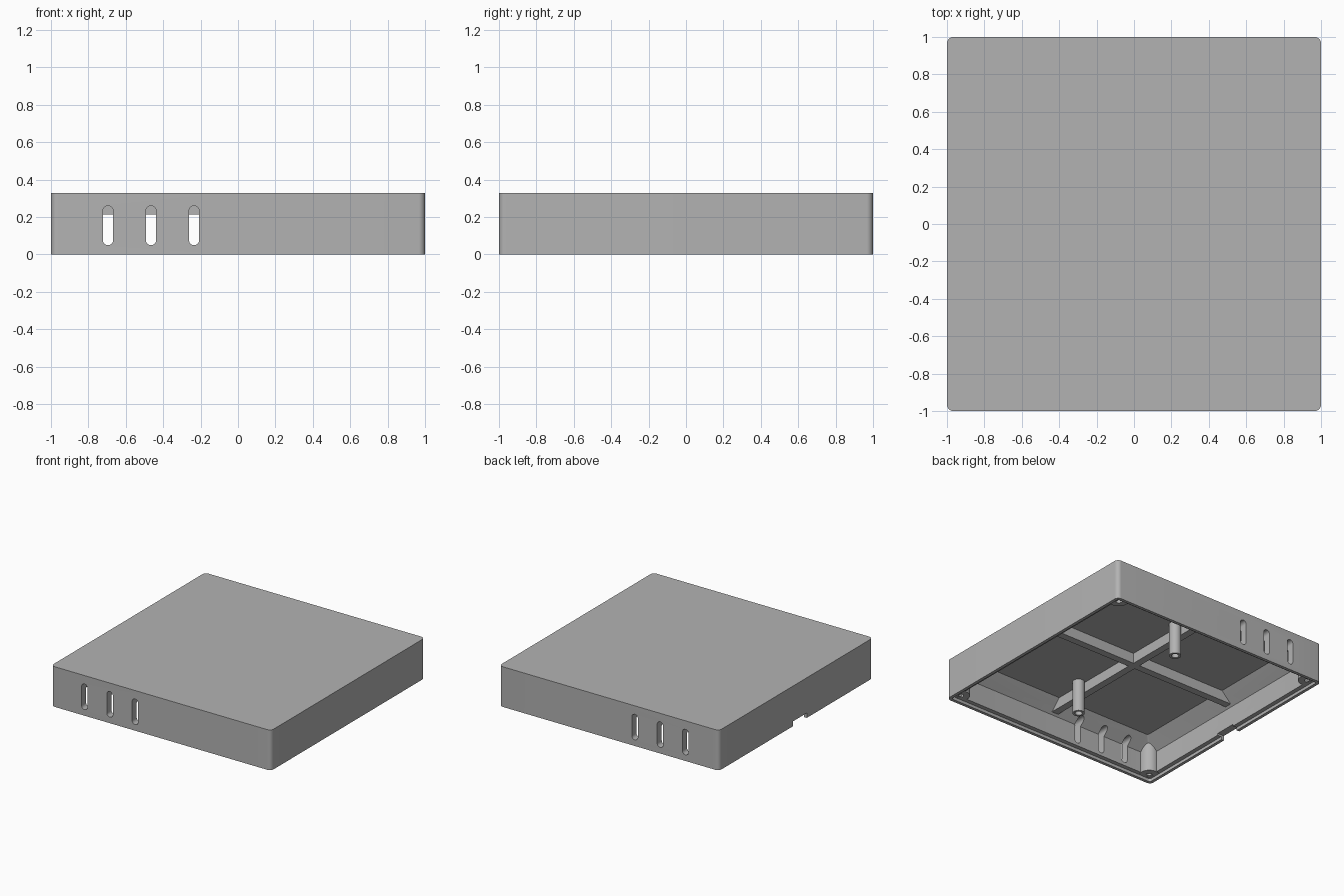
import bpy, bmesh, math

if "Cube" in bpy.data.objects:
    bpy.data.objects.remove(bpy.data.objects["Cube"])

grey = bpy.data.materials.new("plain_grey")
grey.diffuse_color = (0.45, 0.45, 0.45, 1)
grey.use_nodes = True
grey.node_tree.nodes["Principled BSDF"].inputs["Base Color"].default_value = grey.diffuse_color


def rounded_square(half, radius, steps=8):
    pts = []
    for q, (sx, sy) in enumerate([(1, 1), (-1, 1), (-1, -1), (1, -1)]):
        for i in range(steps + 1):
            a = math.pi / 2 * (q + i / steps)
            c = half - radius
            pts.append((sx * c + radius * math.cos(a), sy * c + radius * math.sin(a)))
    return pts


def circle(x, y, r, n=32):
    return [(x + r * math.cos(2 * math.pi * i / n), y + r * math.sin(2 * math.pi * i / n)) for i in range(n)]


def loft(name, rings):
    """Skin a list of (outline, z) rings and cap both ends."""
    bm = bmesh.new()
    loops = [[bm.verts.new((x, y, z)) for x, y in pts] for pts, z in rings]
    for a, b in zip(loops, loops[1:]):
        for i in range(len(a)):
            j = (i + 1) % len(a)
            bm.faces.new((a[i], a[j], b[j], b[i]))
    bm.faces.new(loops[0])
    bm.faces.new(loops[-1])
    bmesh.ops.recalc_face_normals(bm, faces=bm.faces)
    me = bpy.data.meshes.new(name)
    bm.to_mesh(me)
    bm.free()
    me.materials.append(grey)
    ob = bpy.data.objects.new(name, me)
    bpy.context.collection.objects.link(ob)
    return ob


def box(name, x0, x1, y0, y1, z0, z1):
    pts = [(x0, y0), (x1, y0), (x1, y1), (x0, y1)]
    return loft(name, [(pts, z0), (pts, z1)])


def activate(ob):
    bpy.ops.object.select_all(action='DESELECT')
    ob.select_set(True)
    bpy.context.view_layer.objects.active = ob


def boolean(ob, cutter, operation):
    mod = ob.modifiers.new("cut", 'BOOLEAN')
    mod.operation, mod.object, mod.solver = operation, cutter, 'EXACT'
    activate(ob)
    bpy.ops.object.modifier_apply(modifier=mod.name)
    bpy.data.objects.remove(cutter)


def smooth(ob):
    activate(ob)
    bpy.ops.object.shade_smooth_by_angle(angle=math.radians(30))


def tube(name, x, y, r, hole, z0, z1, depth):
    return loft(name, [(circle(x, y, r), z1), (circle(x, y, r), z0),
                       (circle(x, y, hole), z0), (circle(x, y, hole), z0 + depth)])


LEDGE, CEILING, INNER = 0.025, 0.30, 0.94

# hollow lid: outside, bottom lip, ledge, inner wall, sloped shoulder, ceiling
lid = loft("lid_shell", [
    (rounded_square(1, 0.035), 0.33), (rounded_square(1, 0.035), 0),
    (rounded_square(0.975, 0.02), 0), (rounded_square(0.975, 0.02), LEDGE),
    (rounded_square(INNER, 0.01), LEDGE), (rounded_square(INNER, 0.01), 0.20),
    (rounded_square(0.84, 0.01), CEILING)])

# vent slots through the front and back walls
for x in (-0.695, -0.465, -0.235):
    r, lo, hi = 0.0275, 0.05, 0.26
    outline = [(x + r * math.cos(math.pi * i / 12), hi - r + r * math.sin(math.pi * i / 12)) for i in range(13)]
    outline += [(x - r * math.cos(math.pi * i / 12), lo + r - r * math.sin(math.pi * i / 12)) for i in range(13)]
    slot = loft("slot_cutter", [(outline, -1.1), (outline, 1.1)])
    for v in slot.data.vertices:
        v.co = (v.co.x, v.co.z, v.co.y)
    slot.data.flip_normals()
    boolean(lid, slot, 'DIFFERENCE')

# cable notch in the left rim
boolean(lid, box("notch_cutter", -1.1, -0.9, -0.14, 0.04, -0.1, 0.04), 'DIFFERENCE')
smooth(lid)

# stiffening ribs under the ceiling
box("rib_across", -0.945, 0.945, -0.03, 0.03, 0.215, CEILING + 0.01)
for s in (-1, 1):
    box("rib_lengthwise", -0.03, 0.03, min(s * 0.03, s * 0.945), max(s * 0.03, s * 0.945), 0.215, CEILING + 0.01)

# screw bosses in the corners, trimmed to stay inside the walls
for sx in (-1, 1):
    for sy in (-1, 1):
        boss = tube("corner_boss", sx * 0.93, sy * 0.93, 0.076, 0.027, LEDGE - 0.002, CEILING + 0.01, 0.2)
        trim = loft("boss_trim", [(rounded_square(0.97, 0.03), -0.1), (rounded_square(0.97, 0.03), 0.5)])
        boolean(boss, trim, 'INTERSECT')
        smooth(boss)

# standoff posts
for y in (-0.565, 0.565):
    smooth(tube("standoff_post", 0.07, y, 0.046, 0.028, 0.028, CEILING + 0.01, 0.2))
